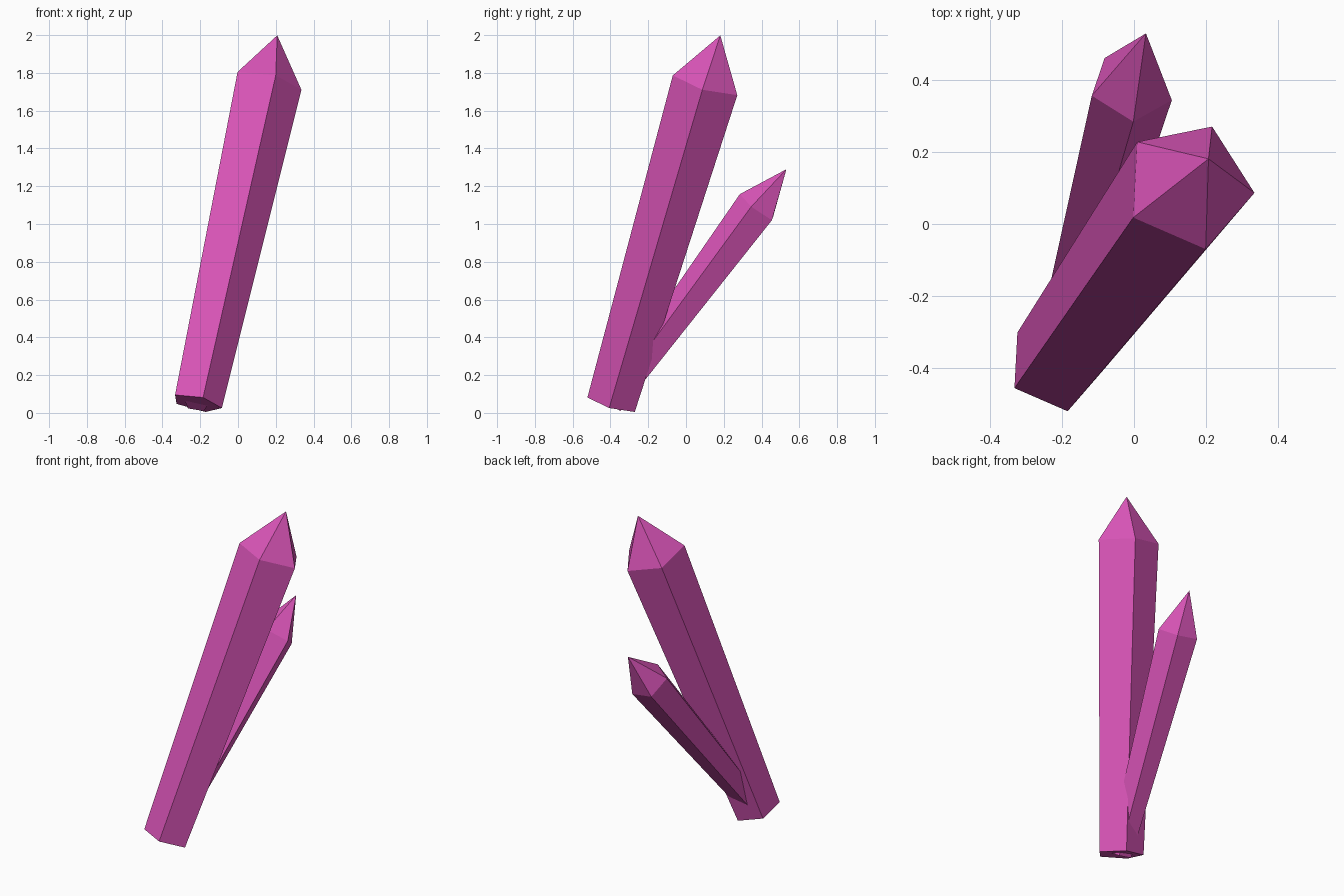
import bpy, bmesh, math
from mathutils import Vector, Matrix

if "Cube" in bpy.data.objects:
    bpy.data.objects.remove(bpy.data.objects["Cube"])

pink = bpy.data.materials.new("pink_crystal")
pink.diffuse_color = (0.7, 0.09, 0.48, 1)
pink.use_nodes = True
pink.node_tree.nodes["Principled BSDF"].inputs["Base Color"].default_value = pink.diffuse_color


def crystal(name, base, shoulder, tip, r_base, r_shoulder, corner):
    """Five-sided shaft widening from base to shoulder, ending in a point.
    corner: rough direction from the shoulder centre to one ring corner."""
    base, shoulder = Vector(base), Vector(shoulder)
    axis = (shoulder - base).normalized()
    ref = Vector(corner)
    ref = (ref - axis * ref.dot(axis)).normalized()
    spokes = [Matrix.Rotation(math.tau * i / 5, 3, axis) @ ref for i in range(5)]

    bm = bmesh.new()
    low = [bm.verts.new(base + s * r_base) for s in spokes]
    high = [bm.verts.new(shoulder + s * r_shoulder) for s in spokes]
    apex = bm.verts.new(shoulder + axis * tip)
    bm.faces.new(low[::-1])
    for i in range(5):
        j = (i + 1) % 5
        bm.faces.new((low[i], low[j], high[j], high[i]))
        bm.faces.new((high[i], high[j], apex))
    bmesh.ops.recalc_face_normals(bm, faces=bm.faces)

    mesh = bpy.data.meshes.new(name)
    bm.to_mesh(mesh)
    bm.free()
    mesh.materials.append(pink)
    obj = bpy.data.objects.new(name, mesh)
    bpy.context.collection.objects.link(obj)


# Both crystals grow from the same root
root = (-0.22, -0.392, 0.051)
crystal("large_crystal", root, (0.152, 0.107, 1.745), 0.27, 0.138, 0.188,
        (-0.152, -0.087, 0.065))
crystal("small_crystal", root, (-0.008, 0.381, 1.088), 0.255, 0.072, 0.119,
        (0.008, -0.096, 0.082))
